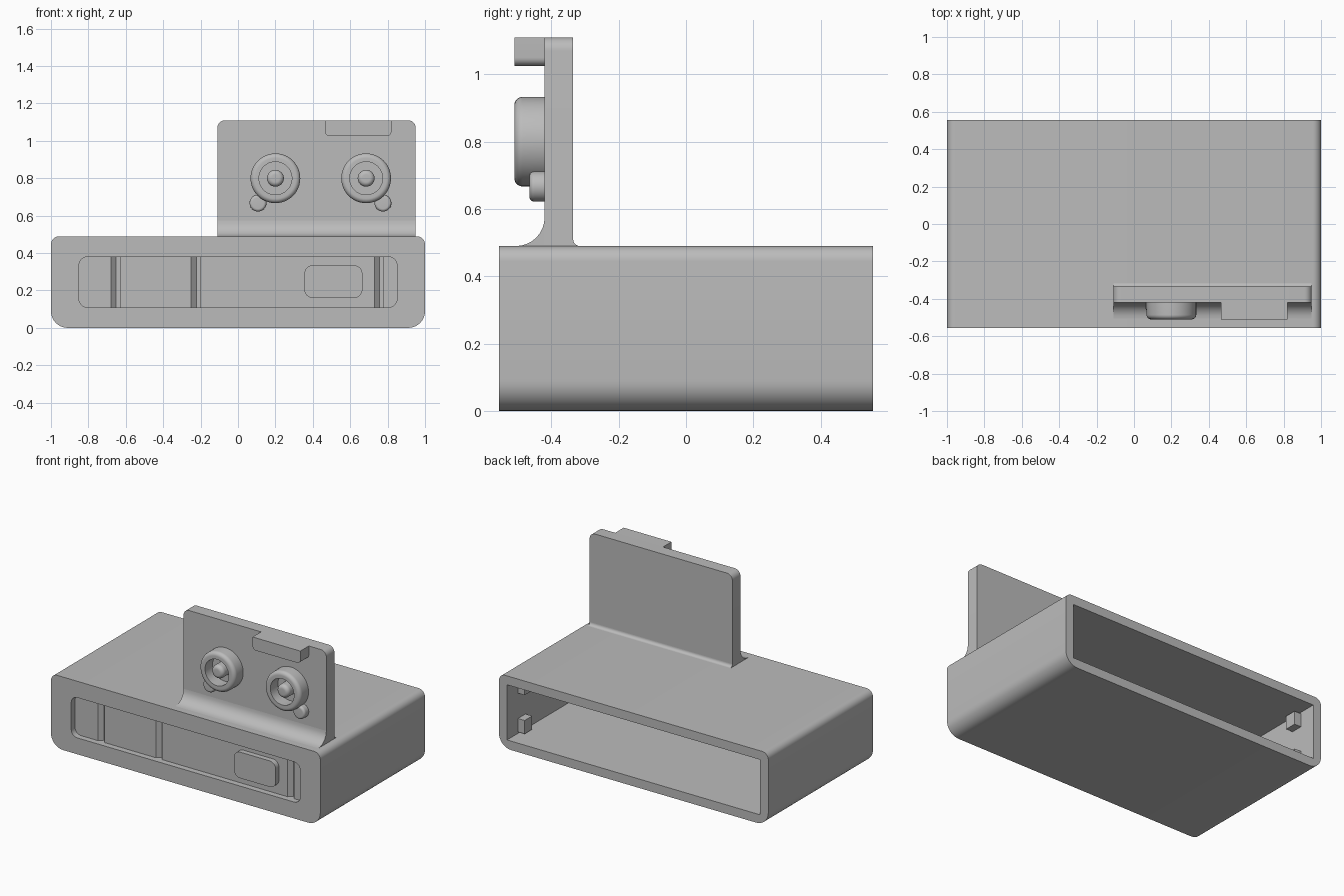
import bpy
import bmesh
from math import sin, cos, pi, radians
from mathutils import Vector

cube = bpy.data.objects.get("Cube")
if cube:
    bpy.data.objects.remove(cube, do_unlink=True)

grey = bpy.data.materials.new("plain grey")
grey.use_nodes = True
grey.diffuse_color = (0.5, 0.5, 0.5, 1)
grey.node_tree.nodes["Principled BSDF"].inputs["Base Color"].default_value = (0.5, 0.5, 0.5, 1)


def finish(name, bm):
    bmesh.ops.remove_doubles(bm, verts=bm.verts, dist=1e-5)
    bmesh.ops.recalc_face_normals(bm, faces=bm.faces)
    mesh = bpy.data.meshes.new(name)
    bm.to_mesh(mesh)
    bm.free()
    mesh.materials.append(grey)
    obj = bpy.data.objects.new(name, mesh)
    bpy.context.collection.objects.link(obj)
    return obj


def smooth(obj):
    bpy.ops.object.select_all(action='DESELECT')
    obj.select_set(True)
    bpy.context.view_layer.objects.active = obj
    bpy.ops.object.shade_smooth_by_angle(angle=radians(32))


def prism(name, points, axis, start, end):
    """Extrude a 2D outline along x, y or z."""
    place = {'x': lambda p, t: (t, *p),
             'y': lambda p, t: (p[0], t, p[1]),
             'z': lambda p, t: (*p, t)}[axis]
    bm = bmesh.new()
    face = bm.faces.new([bm.verts.new(place(p, start)) for p in points])
    grown = bmesh.ops.extrude_face_region(bm, geom=[face])
    shift = Vector(place((0, 0), end - start))
    moved = [g for g in grown["geom"] if isinstance(g, bmesh.types.BMVert)]
    bmesh.ops.translate(bm, verts=moved, vec=shift)
    return finish(name, bm)


def arc(cx, cz, r, a, b, steps=8):
    """Arc points; angles in quarter turns."""
    turns = [(a + (b - a) * i / steps) * pi / 2 for i in range(steps + 1)]
    return [(cx + r * cos(t), cz + r * sin(t)) for t in turns]


def rounded(x0, x1, z0, z1, low, high):
    """Rectangle with separate radii for lower and upper corners."""
    pts = []
    for i, (x, z, r) in enumerate([(x1, z1, high), (x0, z1, high), (x0, z0, low), (x1, z0, low)]):
        if r == 0:
            pts.append((x, z))
        else:
            pts += arc(x - r if x == x1 else x + r, z - r if z == z1 else z + r, r, i, i + 1)
    return pts


def turned(name, x, z, outline, segments=48):
    """Spin a (radius, y) outline around an axis running front to back."""
    bm = bmesh.new()
    verts = [bm.verts.new((x + r, y, z)) for r, y in outline]
    edges = [bm.edges.new(pair) for pair in zip(verts, verts[1:])]
    bmesh.ops.spin(bm, geom=verts + edges, cent=(x, 0, z), axis=(0, 1, 0),
                   angle=2 * pi, steps=segments)
    obj = finish(name, bm)
    smooth(obj)
    return obj


def cut(obj, cutter):
    mod = obj.modifiers.new("cut", 'BOOLEAN')
    mod.operation, mod.solver, mod.object = 'DIFFERENCE', 'EXACT', cutter
    bpy.context.view_layer.objects.active = obj
    bpy.ops.object.modifier_apply(modifier=mod.name)
    bpy.data.objects.remove(cutter, do_unlink=True)


FRONT, BACK, FLOOR = -0.555, 0.555, -0.515
PLATE = -0.42

# Hollow body, open at the back, with a shallow front recess
body = prism("body", rounded(-1, 1, 0, 0.49, 0.09, 0.045), 'y', FRONT, BACK)
cut(body, prism("cavity", rounded(-0.94, 0.94, 0.06, 0.43, 0, 0), 'y', -0.46, 0.7))
cut(body, prism("recess", rounded(-0.85, 0.85, 0.11, 0.38, 0.045, 0.045), 'y', -0.7, FLOOR))

# Upright grooves in the recess floor
for x in (-0.68, -0.25, 0.73):
    groove = [(x, FLOOR - 0.01), (x, FLOOR), (x + 0.027, FLOOR + 0.025),
              (x + 0.048, FLOOR + 0.025), (x + 0.048, FLOOR - 0.01)]
    cut(body, prism("groove", groove, 'z', 0.11, 0.38))
smooth(body)

# Raised pad in the recess
smooth(prism("front_pad", rounded(0.355, 0.665, 0.16, 0.335, 0.045, 0.045), 'y', FRONT + 0.005, FLOOR + 0.01))

# Small retaining blocks inside the opening
for side, x in (("left", 0.89), ("right", -0.95)):
    for level, z in (("lower", 0.07), ("upper", 0.33)):
        prism(f"{side}_{level}_block", rounded(x, x + 0.06, z, z + 0.09, 0, 0), 'y', 0.36, 0.44)

# Upright plate with curved feet
smooth(prism("upright_plate", rounded(-0.11, 0.95, 0.47, 1.11, 0, 0.04), 'y', PLATE, -0.335))
front_foot = arc(PLATE - 0.085, 0.575, 0.085, -1, 0) + [(PLATE + 0.02, 0.575), (PLATE + 0.02, 0.48), (PLATE - 0.085, 0.48)]
smooth(prism("front_foot_curve", front_foot, 'x', -0.11, 0.95))
back_foot = arc(-0.315, 0.51, 0.02, 3, 2) + [(-0.35, 0.51), (-0.35, 0.48), (-0.315, 0.48)]
smooth(prism("back_foot_curve", back_foot, 'x', -0.11, 0.95))

# Tab at the top edge
smooth(prism("top_tab", rounded(0.465, 0.82, 1.025, 1.11, 0.025, 0), 'y', -0.51, PLATE + 0.01))

# Round sockets with a centre pin, and a small knob beside each
TIP = -0.51
ring = ([(0.133, PLATE + 0.01)] + arc(0.108, TIP + 0.025, 0.025, 0, -1)
        + [(0.088, TIP), (0.088, PLATE - 0.01), (0, PLATE - 0.01)])
pin = [(0.045, PLATE)] + arc(0.02, TIP + 0.025, 0.025, 0, -1) + [(0, TIP)]
knob = [(0.045, PLATE + 0.01)] + arc(0.03, -0.45, 0.015, 0, -1) + [(0, -0.465)]
for side, x, knob_x in (("right", 0.2, 0.107), ("left", 0.685, 0.775)):
    turned(f"{side}_socket", x, 0.8, ring)
    turned(f"{side}_pin", x, 0.8, pin)
    turned(f"{side}_knob", knob_x, 0.667, knob, 32)
